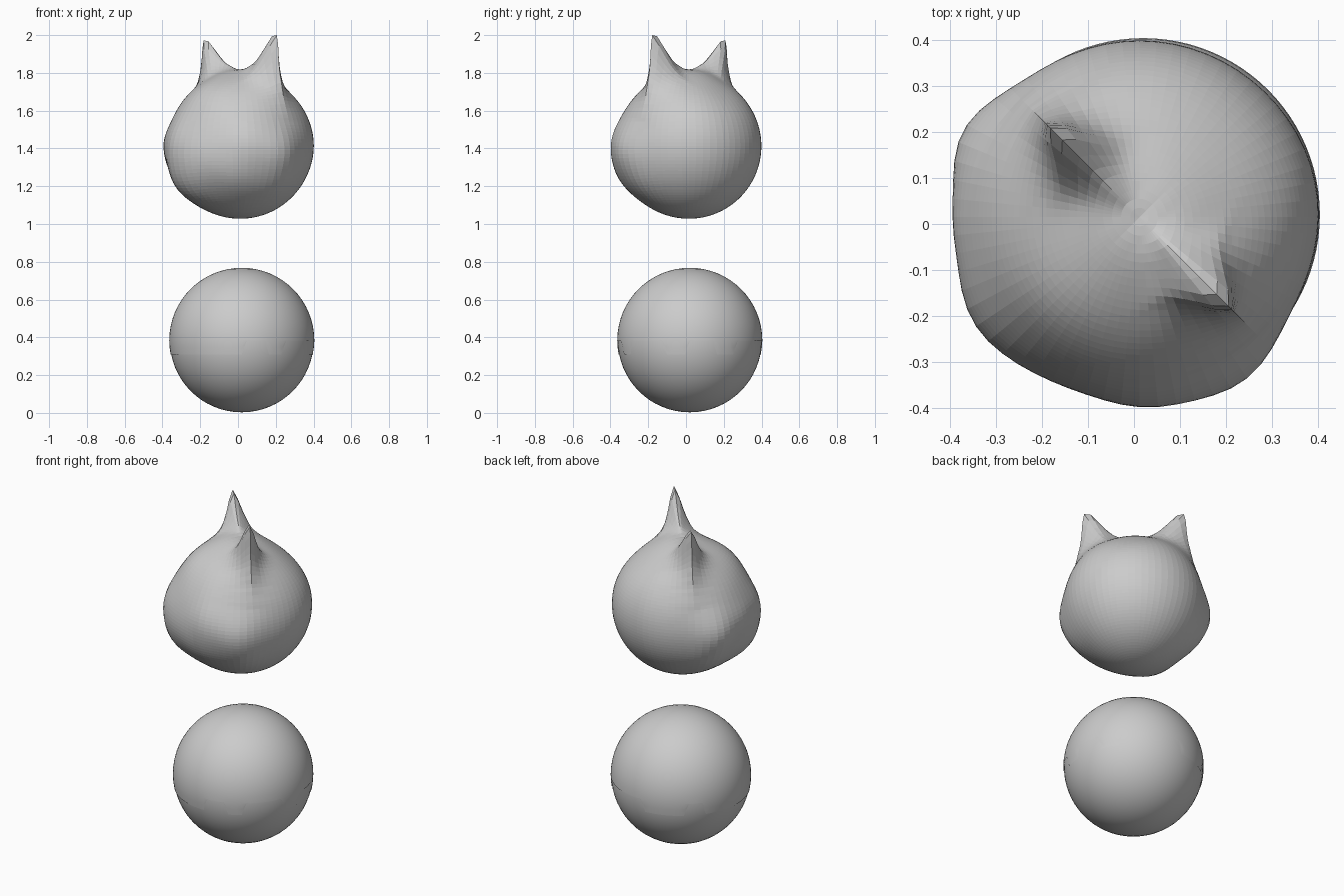
import bpy, bmesh, math
from mathutils import Vector

if "Cube" in bpy.data.objects:
    bpy.data.objects.remove(bpy.data.objects["Cube"])


def ball(name, centre, radius, segs, rings, edit, smooth):
    """UV ball whose mesh is shaped by edit(bm) before it is placed."""
    bm = bmesh.new()
    bmesh.ops.create_uvsphere(bm, u_segments=segs, v_segments=rings, radius=radius)
    if edit:
        edit(bm)
    me = bpy.data.meshes.new(name)
    bm.to_mesh(me)
    bm.free()
    ob = bpy.data.objects.new(name, me)
    ob.location = centre
    bpy.context.collection.objects.link(ob)
    for p in me.polygons:
        p.use_smooth = smooth
    return ob


def direction(azimuth, elevation):
    a, e = math.radians(azimuth), math.radians(elevation)
    return Vector((math.cos(a) * math.cos(e), math.sin(a) * math.cos(e), math.sin(e)))


def lerp_table(table, x):
    for (x0, y0), (x1, y1) in zip(table, table[1:]):
        if x <= x1:
            return y0 + (y1 - y0) * (x - x0) / (x1 - x0)
    return table[-1][1]


# Head: face looks toward (-x, -y), ears lie along the (-x, +y) diagonal
R = 0.384
FACE = Vector((-1, -1, 0)).normalized()
SIDE = Vector((-1, 1, 0)).normalized()

# radius against angle from the pole, in the plane of the ears
EAR = [(0, .405), (6, .412), (10, .43), (14, .456), (17, .49), (20, .55), (22.5, .62),
       (24.5, .65), (27, .62), (30, .57), (34, .52), (38, .482), (45, .442),
       (52, .412), (60, .396), (70, .388), (85, R), (180, R)]

# cheeks, muzzle, chin, brow and nape: azimuth, elevation, height, angular width
BUMPS = [(155, -3, .040, 18), (152, -28, .022, 18), (212, 2, .030, 19),
         (212, -28, .047, 22), (238, -10, .016, 20), (268, -22, .022, 20),
         (274, 4, .022, 18), (302, -4, .034, 18), (305, -28, .018, 18),
         (182, 2, .014, 14), (225, 48, .012, 20), (45, 52, -.014, 24), (10, 5, .006, 30)]
BUMPS = [(direction(a, e), h, math.radians(w)) for a, e, h, w in BUMPS]


def shape_head(bm):
    for v in bm.verts:
        d = v.co.normalized()
        r = R + .022 * math.exp(-(d.angle(Vector((0, 0, 1))) / .35) ** 2)
        for bd, h, w in BUMPS:
            r += h * math.exp(-(d.angle(bd) / w) ** 2)
        # ridge rising to a point at each ear, broadening down the outside
        polar = math.degrees(math.atan2(abs(d.dot(SIDE)), d.z))
        lift = max(0, lerp_table(EAR, polar) - r)
        width = .09 + .004 * max(0, polar - 26)
        across = math.hypot(d.dot(FACE), .025) - .025
        if d.z > 0:
            r += lift * math.exp(-across / width)
        v.co = d * r
    # one ear is slightly lower than the other
    top = max(v.co.z for v in bm.verts)
    for v in bm.verts:
        if v.co.z > .42:
            full = .588 if v.co.x > 0 else .560
            v.co.z = .42 + (v.co.z - .42) * (full - .42) / (top - .42)


ball("head", (0.012, 0.015, 1.412), R, 64, 64, shape_head, False)

# Lower ball
BALL_C = (0.02, 0.02, 0.384)
RIM = .0743
ball("body_ball", BALL_C, 0.381, 64, 32, None, True)

# Thin cap over the ball, its lower rim stepping between two levels
LOW = [(20, 38), (91, 128), (144, 272), (290, 306), (340, 357)]


def cut_cap(bm):
    low = [f for f in bm.faces if f.calc_center_median().z < -RIM]
    bmesh.ops.delete(bm, geom=low, context='FACES')
    for v in bm.verts:
        if v.co.z < -.001:
            a = math.degrees(math.atan2(v.co.y, v.co.x)) % 360
            k = 1 if any(s <= a <= e for s, e in LOW) else .05
            z = v.co.z * k
            s = math.sqrt(.384 ** 2 - z * z) / math.hypot(v.co.x, v.co.y)
            v.co = Vector((v.co.x * s, v.co.y * s, z))


ball("body_cap", BALL_C, 0.384, 96, 32, cut_cap, True)
